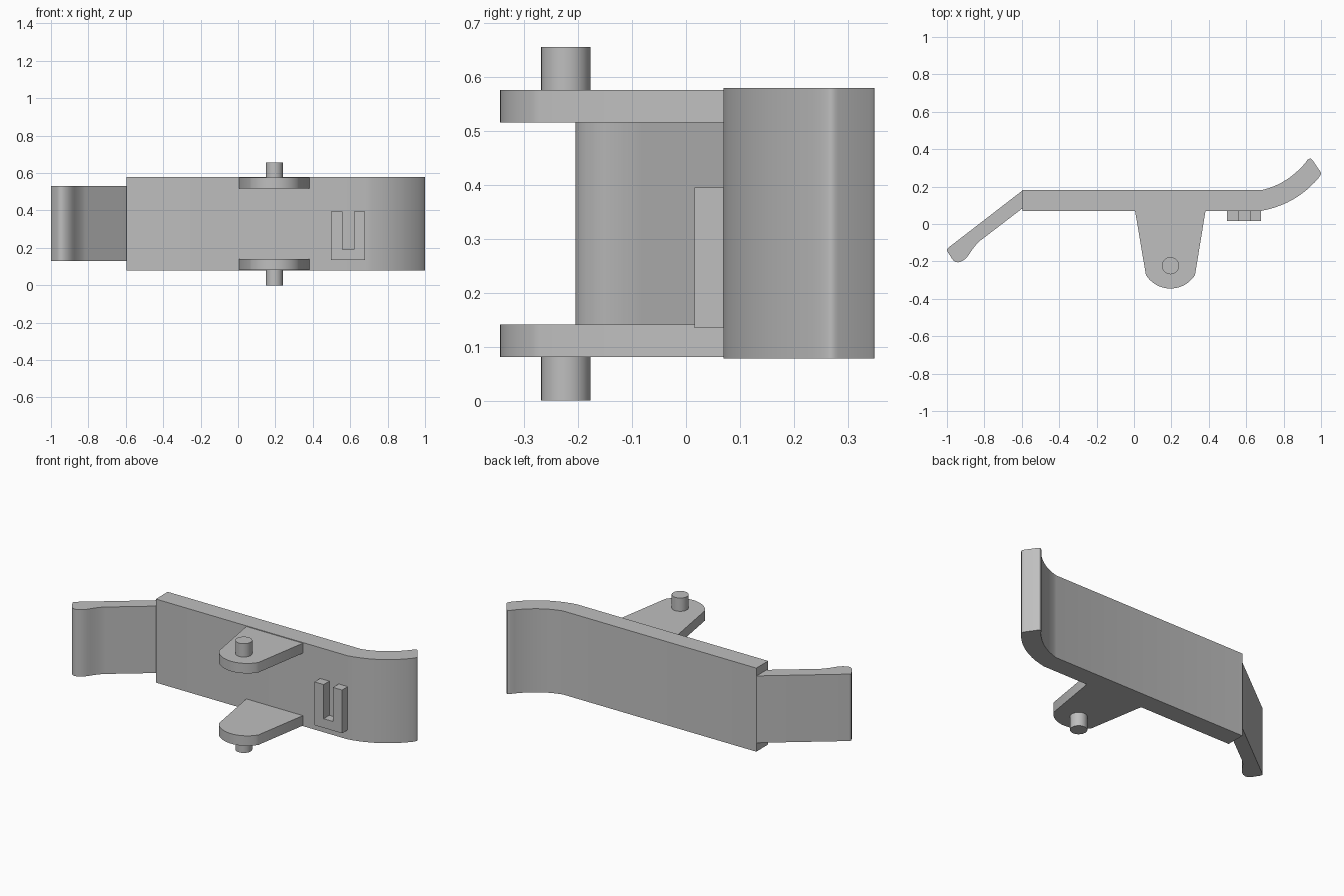
import bpy, bmesh, math
from mathutils import Vector

cube = bpy.data.objects.get("Cube")
if cube:
    bpy.data.objects.remove(cube, do_unlink=True)

GREY = (0.52, 0.52, 0.52, 1)
grey = bpy.data.materials.new("plain grey")
grey.use_nodes = True
grey.diffuse_color = GREY
grey.node_tree.nodes["Principled BSDF"].inputs["Base Color"].default_value = GREY


def bend(a, b, c, steps=10):
    """Points of a quadratic curve from a to c, pulled towards b."""
    a, b, c = Vector(a), Vector(b), Vector(c)
    return [a.lerp(b, i / steps).lerp(b.lerp(c, i / steps), i / steps)
            for i in range(steps + 1)]


def arc(cx, cy, r, start, end, steps):
    angles = [math.radians(start + (end - start) * i / steps) for i in range(steps + 1)]
    return [(cx + r * math.cos(t), cy + r * math.sin(t)) for t in angles]


def prism(name, outline, low, high, upright=True):
    """Extrude an outline along z, or along y when not upright."""
    bm = bmesh.new()
    place = (lambda p: (p[0], p[1], low)) if upright else (lambda p: (p[0], low, p[1]))
    face = bm.faces.new([bm.verts.new(place(p)) for p in outline])
    out = bmesh.ops.extrude_face_region(bm, geom=[face])["geom"]
    shift = (0, 0, high - low) if upright else (0, high - low, 0)
    bmesh.ops.translate(bm, vec=shift, verts=[v for v in out if isinstance(v, bmesh.types.BMVert)])
    bmesh.ops.recalc_face_normals(bm, faces=bm.faces[:])
    mesh = bpy.data.meshes.new(name)
    bm.to_mesh(mesh)
    bm.free()
    obj = bpy.data.objects.new(name, mesh)
    bpy.context.collection.objects.link(obj)
    mesh.materials.append(grey)
    bpy.ops.object.select_all(action='DESELECT')
    obj.select_set(True)
    bpy.context.view_layer.objects.active = obj
    bpy.ops.object.shade_smooth_by_angle(angle=math.radians(28))
    return obj


# Main plate with a curved lip
plate = [(-0.595, 0.07)]
plate += bend((0.68, 0.07), (0.87, 0.105), (0.99, 0.25))
plate += bend((0.997, 0.262), (1.003, 0.27), (0.995, 0.282), 4)
plate += bend((0.954, 0.342), (0.943, 0.358), (0.927, 0.342), 4)
plate += bend((0.915, 0.325), (0.82, 0.215), (0.69, 0.183))
plate += [(-0.595, 0.183)]
prism("main_plate", plate, 0.078, 0.58)

# Angled tongue with a thickened tip
tongue = [(-0.595, 0.18), (-0.993, -0.127)]
tongue += bend((-0.995, -0.129), (-1.004, -0.137), (-0.996, -0.15), 4)
tongue += bend((-0.97, -0.19), (-0.945, -0.222), (-0.9, -0.185), 8)
tongue += bend((-0.885, -0.168), (-0.845, -0.103), (-0.81, -0.08), 8)
tongue += [(-0.595, 0.085)]
prism("tongue", tongue, 0.13, 0.532)

# Pivot ears and pins
ear = [(0.383, 0.075), (0.005, 0.075)] + arc(0.195, -0.19, 0.155, 212, 328, 20)
pin = arc(0.195, -0.223, 0.046, 0, 348.75, 31)
for side, ear_z, pin_z in (("lower", (0.081, 0.141), (0, 0.09)),
                           ("upper", (0.516, 0.576), (0.57, 0.656))):
    prism(side + "_ear", ear, *ear_z)
    prism(side + "_pin", pin, *pin_z)

# U-shaped catch on the front face
left, right, slot_left, slot_right = 0.497, 0.68, 0.558, 0.62
bottom, floor, top = 0.135, 0.19, 0.395
catch = [(left, bottom), (right, bottom), (right, top), (slot_right, top),
         (slot_right, floor), (slot_left, floor), (slot_left, top), (left, top)]
prism("front_catch", catch, 0.016, 0.075, upright=False)
